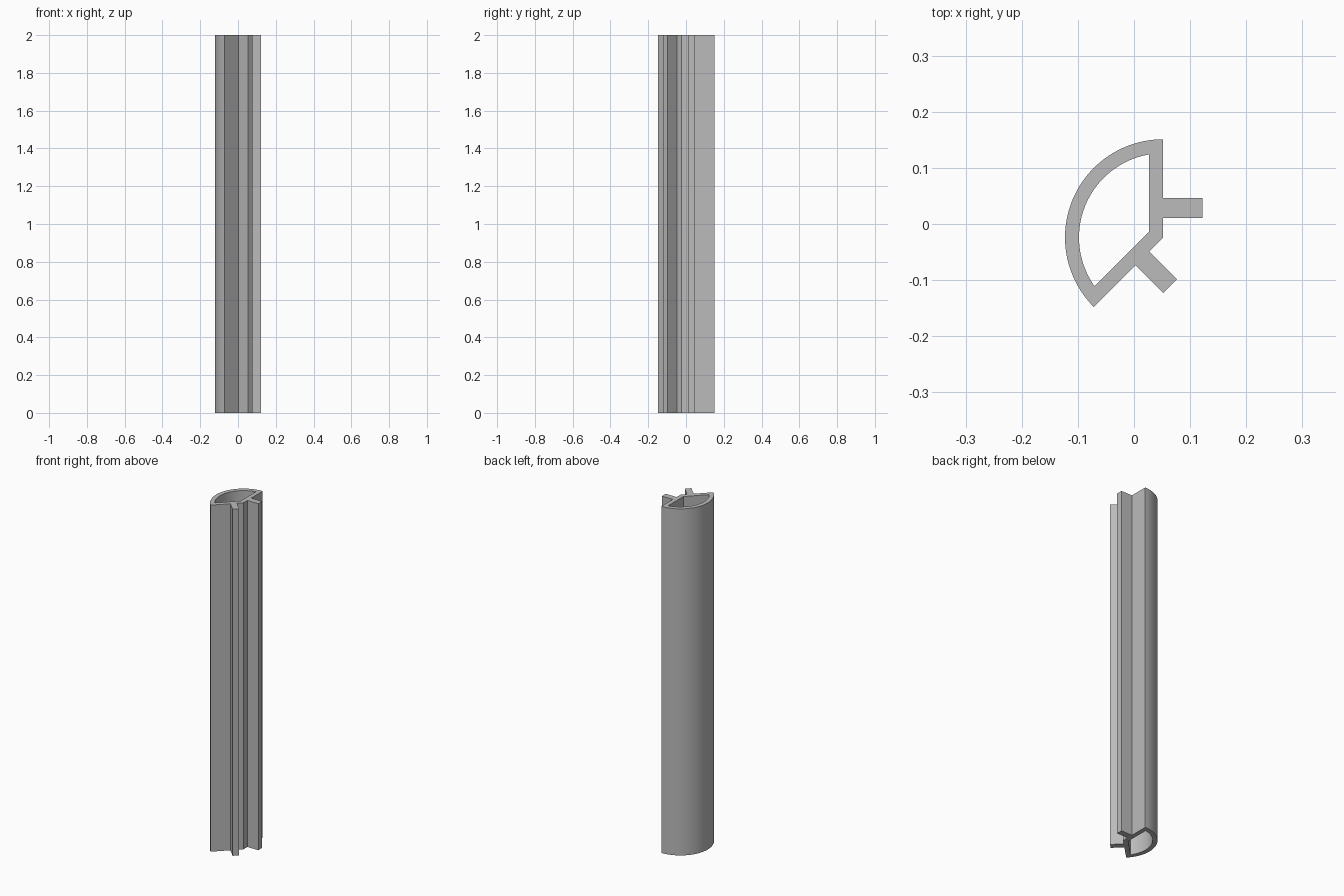
import bpy, bmesh
from math import radians, degrees, asin
from mathutils import Vector, Matrix

if "Cube" in bpy.data.objects:
    bpy.data.objects.remove(bpy.data.objects["Cube"], do_unlink=True)

HEIGHT = 2.0
HUB = Vector((0.052, -0.024))     # corner where the two flat walls meet
RADIUS, WALL = 0.175, 0.025
FIN_NEAR, FIN_FAR, FIN_LENGTH = 0.035, 0.07, 0.07
START, END = 90, 225              # sector angles in degrees


def polar(angle, r):
    return HUB + Matrix.Rotation(radians(angle), 2) @ Vector((r, 0))


def arc(a, b, r, steps=48):
    return [polar(a + (b - a) * i / steps, r) for i in range(steps + 1)]


def fin(angle, side):
    """Fin outline on the wall at this angle, listed from the hub outward."""
    out = Matrix.Rotation(radians(angle + side * 90), 2) @ Vector((FIN_LENGTH, 0))
    near, far = polar(angle, FIN_NEAR), polar(angle, FIN_FAR)
    return [near, near + out, far + out, far]


# Outer outline: curved back, diagonal wall with fin, corner, straight wall with fin
outer = arc(START, END, RADIUS) + fin(END, 1)[::-1] + [HUB] + fin(START, -1)

# Hollow core, inset by the wall thickness
inner_r = RADIUS - WALL
trim = degrees(asin(WALL / inner_r))
half = (END - START) / 2
corner = polar(START + half, WALL / Vector((0, 1)).dot(
    Matrix.Rotation(radians(half), 2) @ Vector((1, 0))))
inner = arc(START + trim, END - trim, inner_r) + [corner]

# Fill the cross-section between both outlines and extrude it upward
bm = bmesh.new()
edges = []
for loop in (outer, inner):
    verts = [bm.verts.new((p.x, p.y, 0)) for p in loop]
    edges += [bm.edges.new((v, verts[i - 1])) for i, v in enumerate(verts)]
bmesh.ops.triangle_fill(bm, edges=edges, use_beauty=True, normal=(0, 0, 1))
result = bmesh.ops.extrude_face_region(bm, geom=bm.faces[:], use_keep_orig=True)
top = [g for g in result["geom"] if isinstance(g, bmesh.types.BMVert)]
bmesh.ops.translate(bm, verts=top, vec=(0, 0, HEIGHT))
bmesh.ops.recalc_face_normals(bm, faces=bm.faces[:])

mesh = bpy.data.meshes.new("hollow_profile")
bm.to_mesh(mesh)
bm.free()
profile = bpy.data.objects.new("hollow_profile", mesh)
bpy.context.collection.objects.link(profile)

# Plain grey finish
grey = bpy.data.materials.new("light_grey")
grey.use_nodes = True
color = (0.5, 0.5, 0.5, 1)
grey.diffuse_color = color
grey.node_tree.nodes["Principled BSDF"].inputs["Base Color"].default_value = color
mesh.materials.append(grey)

# Smooth curved back, crisp corners
bpy.ops.object.select_all(action="DESELECT")
profile.select_set(True)
bpy.context.view_layer.objects.active = profile
bpy.ops.object.shade_smooth_by_angle(angle=radians(30))
